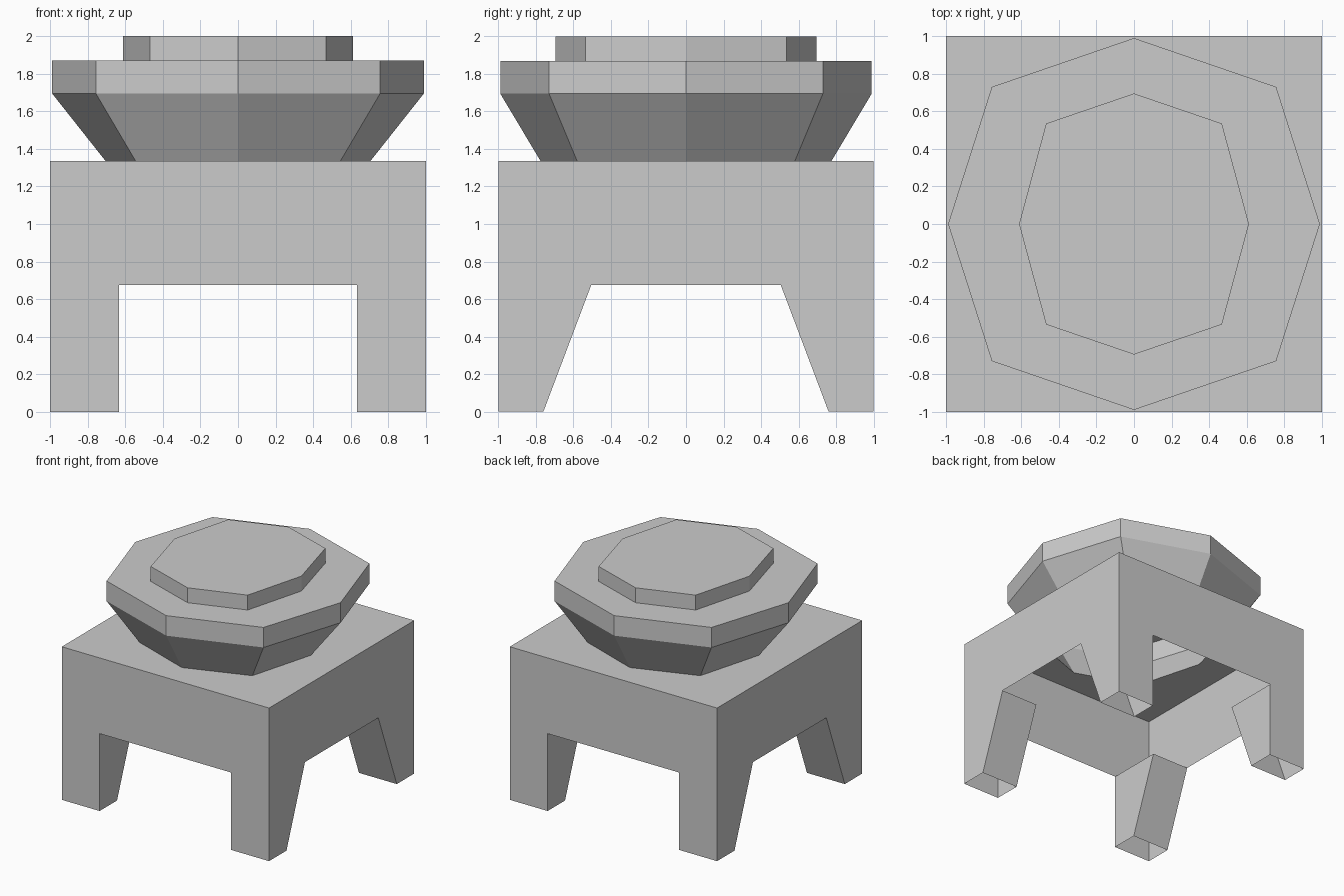
import bpy, bmesh

if "Cube" in bpy.data.objects:
    bpy.data.objects.remove(bpy.data.objects["Cube"])

TABLE_Z, ARCH_Z = 1.335, 0.675
LEG_X = 0.635                   # upright inner leg face
LEG_Y0, LEG_Y1 = 0.76, 0.505    # sloping inner leg face, bottom and top


def octagon(x_axis, y_axis, dx, dy, z):
    """Eight points: on both axes and in the four quadrants."""
    return [(x_axis, 0, z), (dx, dy, z), (0, y_axis, z), (-dx, dy, z),
            (-x_axis, 0, z), (-dx, -dy, z), (0, -y_axis, z), (dx, -dy, z)]


def add_face(bm, points):
    return bm.faces.new([bm.verts.new(p) for p in points])


def loft(bm, rings):
    for low, high in zip(rings, rings[1:]):
        for i in range(8):
            j = (i + 1) % 8
            add_face(bm, [low[i], low[j], high[j], high[i]])


def finish(bm, name):
    bmesh.ops.remove_doubles(bm, verts=bm.verts, dist=1e-4)
    bmesh.ops.recalc_face_normals(bm, faces=bm.faces)
    mesh = bpy.data.meshes.new(name)
    bm.to_mesh(mesh)
    bm.free()
    obj = bpy.data.objects.new(name, mesh)
    bpy.context.collection.objects.link(obj)
    return obj


def wall_outline(foot, shoulder):
    """Wall with a central opening, as (across, up) points."""
    return [(-1, 0), (-foot, 0), (-shoulder, ARCH_Z), (shoulder, ARCH_Z),
            (foot, 0), (1, 0), (1, TABLE_Z), (0, TABLE_Z), (-1, TABLE_Z)]


bowl_base = octagon(0.705, 0.775, 0.545, 0.58, TABLE_Z)

# Hollow stand: walls, open-bottomed legs, and a top plate around the bowl
bm = bmesh.new()
for s in (-1, 1):
    add_face(bm, [(u, s, z) for u, z in wall_outline(LEG_X, LEG_X)])
    add_face(bm, [(s, u, z) for u, z in wall_outline(LEG_Y0, LEG_Y1)])
    for t in (-1, 1):
        # inner leg faces
        add_face(bm, [(s * LEG_X, t, 0), (s * LEG_X, t * LEG_Y0, 0),
                      (s * LEG_X, t * LEG_Y1, ARCH_Z), (s * LEG_X, t, ARCH_Z)])
        add_face(bm, [(s, t * LEG_Y0, 0), (s * LEG_X, t * LEG_Y0, 0),
                      (s * LEG_X, t * LEG_Y1, ARCH_Z), (s, t * LEG_Y1, ARCH_Z)])
loft(bm, [octagon(1, 1, 1, 1, TABLE_Z), bowl_base])
finish(bm, "stand")

# Hollow eight-sided bowl with rim and raised lid
bm = bmesh.new()
lid_top = octagon(0.612, 0.695, 0.468, 0.535, 2.0)
loft(bm, [bowl_base,
          octagon(0.99, 0.99, 0.757, 0.73, 1.695),
          octagon(0.99, 0.99, 0.757, 0.73, 1.87),
          octagon(0.612, 0.695, 0.468, 0.535, 1.87),
          lid_top])
add_face(bm, lid_top)
finish(bm, "bowl")
